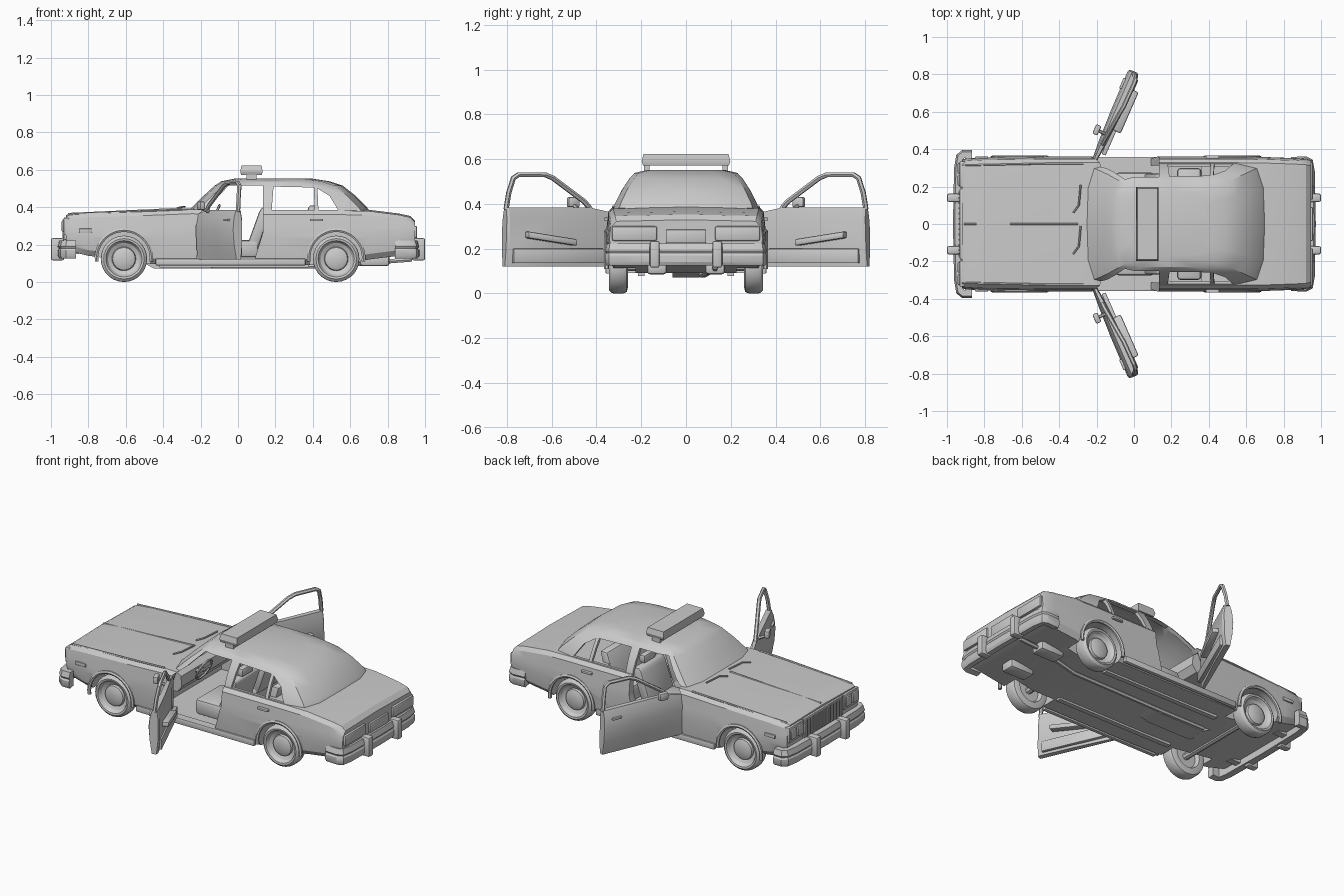
import bpy, bmesh
from math import sin, cos, pi, radians
from mathutils import Vector

if "Cube" in bpy.data.objects:
    bpy.data.objects.remove(bpy.data.objects["Cube"])


def finish(name, bm, bevel=0):
    if bevel:
        bmesh.ops.bevel(bm, geom=bm.edges[:], offset=bevel, segments=2, affect='EDGES', profile=0.5)
    bmesh.ops.recalc_face_normals(bm, faces=bm.faces[:])
    me = bpy.data.meshes.new(name)
    bm.to_mesh(me)
    bm.free()
    ob = bpy.data.objects.new(name, me)
    bpy.context.collection.objects.link(ob)
    return ob


def loft(name, rings, bevel=0):
    bm = bmesh.new()
    vs = [[bm.verts.new(p) for p in r] for r in rings]
    n = len(rings[0])
    for a, b in zip(vs, vs[1:]):
        for i in range(n):
            bm.faces.new((a[i], a[(i + 1) % n], b[(i + 1) % n], b[i]))
    bm.faces.new(vs[0])
    bm.faces.new(vs[-1])
    return finish(name, bm, bevel)


def prism(name, pts, y0, y1, bevel=0):
    return loft(name, [[(x, y, z) for x, z in pts] for y in (y0, y1)], bevel)


def box(name, x0, x1, y0, y1, z0, z1, bevel=0):
    return prism(name, [(x0, z0), (x1, z0), (x1, z1), (x0, z1)], y0, y1, bevel)


def cylinder_y(name, x, z, prof, n=28, side=1):
    return loft(name, [[(x + r * cos(2 * pi * i / n), side * y, z + r * sin(2 * pi * i / n))
                        for i in range(n)] for y, r in prof])


def tube(name, pts, r, closed=False, res=1):
    cu = bpy.data.curves.new(name, 'CURVE')
    cu.dimensions, cu.bevel_depth, cu.bevel_resolution, cu.use_fill_caps = '3D', r, res, True
    sp = cu.splines.new('POLY')
    sp.points.add(len(pts) - 1)
    for p, c in zip(sp.points, pts):
        p.co = (*c, 1)
    sp.use_cyclic_u = closed
    tmp = bpy.data.objects.new(name, cu)
    bpy.context.collection.objects.link(tmp)
    me = bpy.data.meshes.new_from_object(tmp.evaluated_get(bpy.context.evaluated_depsgraph_get()))
    bpy.data.objects.remove(tmp)
    ob = bpy.data.objects.new(name, me)
    bpy.context.collection.objects.link(ob)
    return ob


def boolean(ob, other, op='DIFFERENCE'):
    m = ob.modifiers.new('cut', 'BOOLEAN')
    m.object, m.operation, m.solver = other, op, 'EXACT'
    me = bpy.data.meshes.new_from_object(ob.evaluated_get(bpy.context.evaluated_depsgraph_get()))
    ob.modifiers.clear()
    ob.data = me
    bpy.data.objects.remove(other)


# Lower body: x, bottom, half width, top
rings = []
for x, zb, w, zt in [(-.92, .17, .342, .352), (-.90, .165, .35, .362), (-.8, .14, .355, .37), (-.45, .095, .36, .382),
                     (-.25, .09, .36, .39), (.15, .09, .36, .385), (.55, .09, .36, .385), (.70, .12, .358, .382),
                     (.86, .14, .352, .362), (.92, .15, .348, .349), (.945, .16, .342, .325)]:
    h = [(0, zb), (.9 * w, zb), (.97 * w, zb + .03), (w, .24), (.985 * w, .295), (.965 * w, zt - .025),
         (.91 * w, zt - .003), (0, zt + .004)]
    rings.append([(x, y, z) for y, z in h] + [(x, -y, z) for y, z in h[-2:0:-1]])
body = loft('body', rings)


# Cabin upper, inset copy hollows it out
def cabin(name, d):
    rs = []
    for z, xf, xr, w in [(.36, -.285, .715, .328), (.40, -.245, .69, .318), (.46, -.185, .63, .288),
                         (.515, -.125, .56, .252), (.538, -.09, .49, .23), (.552, -.02, .40, .17)]:
        xf, xr, w, z = xf + d, xr - d, w - d, z - d
        h = [(xf, 0), (xf + .01, .6 * w), (xf + .045, .92 * w), (xf + .13, w), (.18, w),
             (xr - .15, w), (xr - .045, .92 * w), (xr - .01, .6 * w), (xr, 0)]
        rs.append([(x, y, z) for x, y in h] + [(x, -y, z) for x, y in h[-2:0:-1]])
    return loft(name, rs)


boolean(body, cabin('cabin', 0), 'UNION')
boolean(body, cabin('cavity', .013))
boolean(body, box('tub', -.33, .36, -.312, .312, .12, .37))
# Door openings, rear windows and quarter windows
for poly in ([(-.22, .125), (.09, .125), (.135, .27), (.135, .515), (-.05, .515), (-.14, .42), (-.2, .37), (-.225, .3)],
             [(.18, .385), (.41, .385), (.405, .505), (.19, .51)],
             [(.43, .385), (.535, .385), (.49, .46), (.425, .50)]):
    boolean(body, prism('opening', poly, -.6, .6))

# Wheels and arches
for s in (-1, 1):
    side = 'left' if s < 0 else 'right'
    for end, wx in (('front', -.61), ('rear', .525)):
        boolean(body, cylinder_y('arch_cut', wx, .13, [(.225, .145), (.5, .145)], 32, s))
        tube(f'{end}_{side}_arch_lip', [(wx + .147 * cos(a), s * .355, .13 + .147 * sin(a))
                                        for a in (radians(-8 + 196 * i / 18) for i in range(19))], .011)
        prof = [(.335, .002), (.335, .035), (.325, .06), (.312, .064), (.322, .085), (.33, .09),
                (.343, .097), (.345, .108), (.335, .12), (.325, .124), (.28, .124), (.265, .118), (.26, .1),
                (.26, .08), (.285, .07), (.285, .002)]
        cylinder_y(f'{end}_{side}_wheel', wx, .124, prof, 28, s)

# Bumpers swept round the corners, with upright guards
for end, path, gx in (('front', [(-.865, .395), (-.92, .395), (-.95, .37), (-.962, .3), (-.968, 0)], -1),
                      ('rear', [(.84, .358), (.92, .362), (.955, .345), (.967, .28), (.972, 0)], 1)):
    full = path + [(x, -y) for x, y in path[-2::-1]]
    rs = []
    for i, (x, y) in enumerate(full):
        a, b = full[max(i - 1, 0)], full[min(i + 1, len(full) - 1)]
        t = Vector((b[0] - a[0], b[1] - a[1])).normalized()
        n = Vector((-t.y, t.x))
        if n.dot(Vector((x + .8 * -gx, y))) > 0:
            n = -n
        rs.append([(x + n.x * d, y + n.y * d, z) for d, z in
                   [(.045, .13), (.008, .125), (0, .14), (0, .17), (.006, .18), (0, .19), (.01, .222), (.045, .222)]])
    loft(f'{end}_bumper', rs)
    for s in (-1, 1):
        box(f'{end}_bumper_guard', *sorted((gx * .93, gx)), s * .14 - .022, s * .14 + .022, .115, .235, .01)
        box(f'{end}_bumper_bracket', *sorted((gx * .85, gx * .95)), s * .2 - .02, s * .2 + .02, .15, .19)

# Nose: grille, headlamps; tail: lamps and plate
box('grille_frame', -.932, -.9, -.19, .19, .225, .345, .006)
for i in range(13):
    y = -.168 + i * .028
    box('grille_bar', -.938, -.925, y - .005, y + .005, .235, .335)
box('plate', .94, .956, -.09, .09, .225, .285, .004)
for s in (-1, 1):
    box('headlamp_surround', -.933, -.9, s * .265 - .07, s * .265 + .07, .25, .343, .006)
    for y in (.232, .298):
        box('headlamp', -.943, -.925, s * y - .028, s * y + .028, .268, .328, .006)
    box('side_marker', -.85, -.78, s * .352 - .008, s * .352 + .008, .265, .285, .003)
    box('tail_lamp', .93, .958, s * .23 - .1, s * .23 + .1, .235, .30, .008)
    box('rear_door_handle', .385, .455, s * .357 - .01, s * .357 + .01, .325, .338, .003)
    box('sill_trim', -.44, .36, s * .347 - .012, s * .347 + .012, .088, .125, .005)
    tube('wiper', [(-.325, s * .11 - .05, .395), (-.295, s * .11 - .01, .402), (-.285, s * .11 + .1, .402)], .005)
    tube('hood_crease', [(-.9, s * .315, .361), (-.45, s * .325, .381), (-.27, s * .325, .388)], .006)
tube('hood_ridge', [(-.91, 0, .364), (-.6, 0, .378), (-.3, 0, .392)], .006)

# Roof light bar
loft('light_bar', [[(x, y, z) for x, y in ((.072 - a, -b), (.072 + a, -b), (.072 + a, b), (.072 - a, b))]
                   for z, a, b in ((.572, .055, .192), (.59, .06, .198), (.622, .054, .19))])
for s in (-1, 1):
    box('light_bar_foot', .045, .1, s * .175 - .012, s * .175 + .012, .535, .575)

# Interior
prism('dashboard', [(-.33, .25), (-.2, .25), (-.17, .29), (-.175, .35), (-.21, .375), (-.33, .375)], -.3, .3)
for s in (-1, 1):
    y = s * .15
    box('front_seat_cushion', -.1, .11, y - .125, y + .125, .13, .225, .02)
    prism('front_seat_back', [(.05, .2), (.11, .19), (.175, .38), (.165, .4), (.13, .4), (.115, .38)],
          y - .12, y + .12, .012)
    box('headrest', .135, .175, y - .055, y + .055, .4, .45, .012)
box('rear_seat_cushion', .23, .36, -.3, .3, .13, .23, .02)
prism('rear_seat_back', [(.31, .2), (.37, .2), (.43, .41), (.38, .41)], -.22, .22, .012)
wc, up = Vector((-.125, -.15, .35)), Vector((.4, 0, .92))
tube('steering_wheel', [wc + .065 * (up * sin(a) + Vector((0, cos(a), 0)))
                        for a in (2 * pi * i / 20 for i in range(20))], .007, True)
tube('steering_spokes', [wc - Vector((0, .065, 0)), wc + Vector((0, .065, 0))], .007)
tube('steering_column', [wc, wc + Vector((-.11, 0, -.045))], .013)

# Underside
for x in (-.61, .525):
    tube('axle', [(x, -.29, .12), (x, .29, .12)], .02, res=2)
tube('exhaust_pipe', [(-.45, .06, .09), (-.1, .07, .083), (.5, .08, .083), (.8, .13, .11), (.93, .13, .12)], .013)
prism('gearbox', [(-.5, .1), (-.45, .072), (-.15, .072), (-.05, .1)], -.06, .06)
for s in (-1, 1):
    box('muffler', .65, .81, s * .13 - .045, s * .13 + .045, .085, .145, .015)
    box('frame_rail', -.42, .38, s * .2 - .015, s * .2 + .015, .078, .1)

# Open front doors, in hinge space: u along door, v outward, z up
for s in (-1, 1):
    def P(u, v, z):
        return Vector((-.22 + .40 * u - .917 * v, s * (.33 + .917 * u + .40 * v), z))

    def dbox(name, u0, u1, v0, v1, z0, z1, b=.004, rise=0):
        return loft(name, [[P(u, v, z + k) for v, z in ((v0, z0), (v1, z0), (v1, z1), (v0, z1))]
                           for u, k in ((u0, 0), (u1, rise))], b)
    sec = [(-.03, .12), (.002, .12), (.018, .2), (.024, .28), (.016, .345), (0, .384), (-.03, .384), (-.04, .33), (-.04, .2)]
    loft('front_door', [[P(u + du * (z - .12), v * k, z - (.022 * e if z > .34 else 0)) for v, z in sec]
                        for u, k, e, du in ((.01, .4, 1, 0), (.12, .7, 0, 0), (.3, .95, 0, 0), (.515, 1, 0, 0),
                                            (.533, .8, 0, -.03))])
    tube('door_window_frame', [P(*c) for c in ((.11, -.008, .378), (.14, -.01, .41), (.30, -.027, .515), (.34, -.032, .53),
                                               (.47, -.034, .531), (.495, -.032, .515), (.512, -.02, .45),
                                               (.522, -.012, .375))], .012)
    dbox('door_armrest', .2, .44, -.075, -.03, .212, .242, .008, .035)
    dbox('door_pocket', .06, .5, -.048, -.025, .135, .2)
    dbox('door_handle', .42, .48, .015, .03, .325, .338, .003)
    dbox('door_mirror', .14, .195, .035, .065, .385, .43, .008)
    tube('mirror_stalk', [P(.165, 0, .375), P(.167, .05, .395)], .009)

# Soft shading with sharp creases
for ob in bpy.context.scene.objects:
    ob.select_set(True)
    bpy.context.view_layer.objects.active = ob
bpy.ops.object.shade_smooth_by_angle(angle=radians(28))
